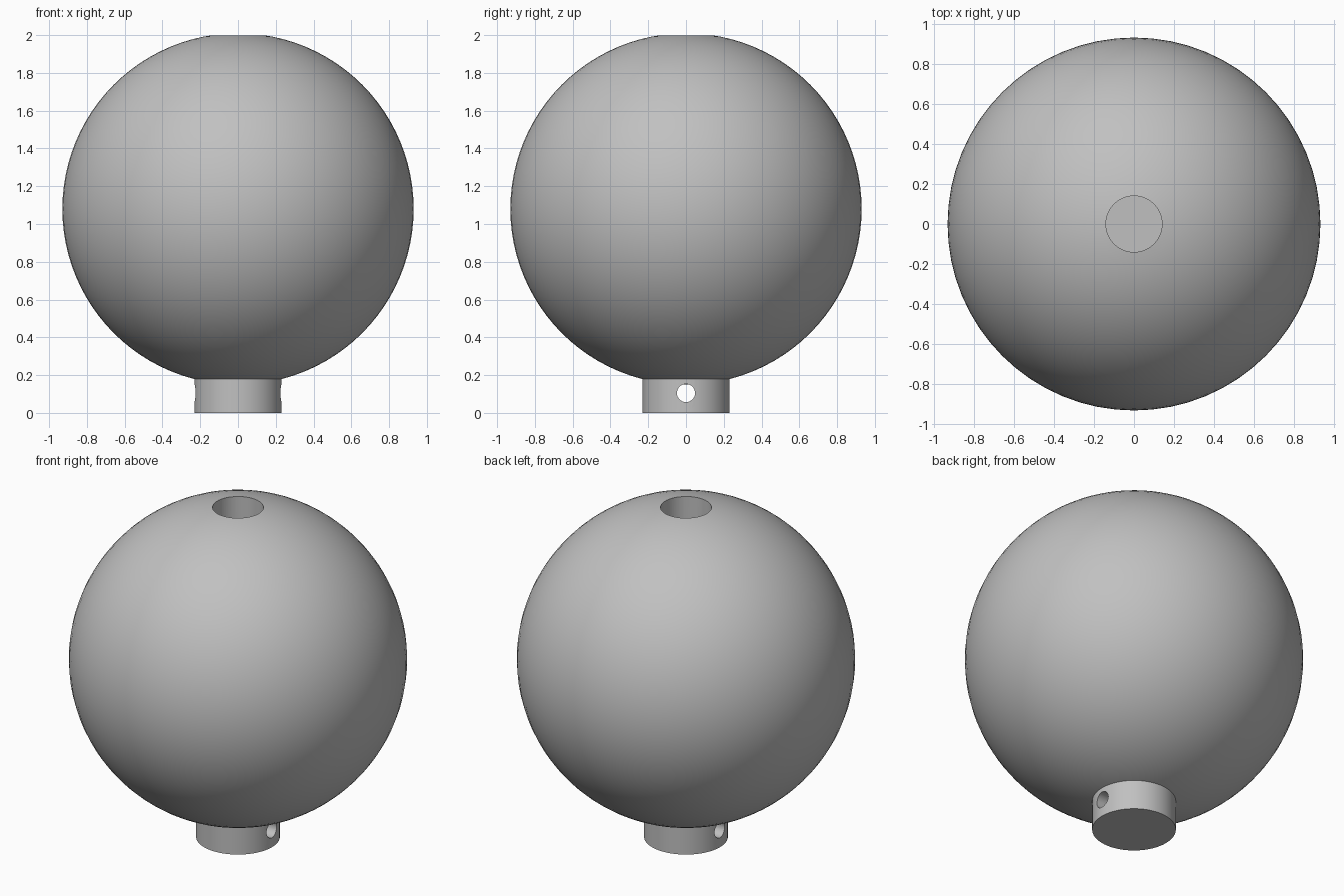
import bpy, math

cube = bpy.data.objects.get("Cube")
if cube:
    bpy.data.objects.remove(cube)

RADIUS, CENTRE_Z = 0.93, 1.08
NECK_RADIUS, HOLE_RADIUS, PIN_RADIUS = 0.23, 0.14, 0.048

grey = bpy.data.materials.new("plain grey")
grey.use_nodes = True
colour = (0.53, 0.53, 0.53, 1)
grey.diffuse_color = colour
grey.node_tree.nodes["Principled BSDF"].inputs["Base Color"].default_value = colour


def cylinder(name, radius, bottom, top, sides=64):
    bpy.ops.mesh.primitive_cylinder_add(
        vertices=sides, radius=radius, depth=top - bottom,
        location=(0, 0, (bottom + top) / 2))
    obj = bpy.context.object
    obj.name = name
    obj.data.materials.append(grey)
    return obj


def cut(obj, cutter):
    mod = obj.modifiers.new("bore", "BOOLEAN")
    mod.operation = "DIFFERENCE"
    mod.solver = "EXACT"
    mod.object = cutter
    bpy.ops.object.select_all(action="DESELECT")
    obj.select_set(True)
    bpy.context.view_layer.objects.active = obj
    bpy.ops.object.modifier_apply(modifier=mod.name)
    bpy.data.objects.remove(cutter)
    bpy.ops.object.shade_smooth_by_angle(angle=math.radians(30))


# Round body with a blind bore in the top
bpy.ops.mesh.primitive_uv_sphere_add(
    segments=64, ring_count=48, radius=RADIUS, location=(0, 0, CENTRE_Z))
ball = bpy.context.object
ball.name = "ball"
ball.data.materials.append(grey)
cut(ball, cylinder("top_bore_cutter", HOLE_RADIUS, 1.5, 2.2))

# Short neck with a pin hole running side to side
neck = cylinder("neck", NECK_RADIUS, 0, 0.25)
pin = cylinder("pin_hole_cutter", PIN_RADIUS, -0.4, 0.4, 32)
pin.rotation_euler.y = math.pi / 2
pin.location.z = 0.105
bpy.context.view_layer.update()
cut(neck, pin)
